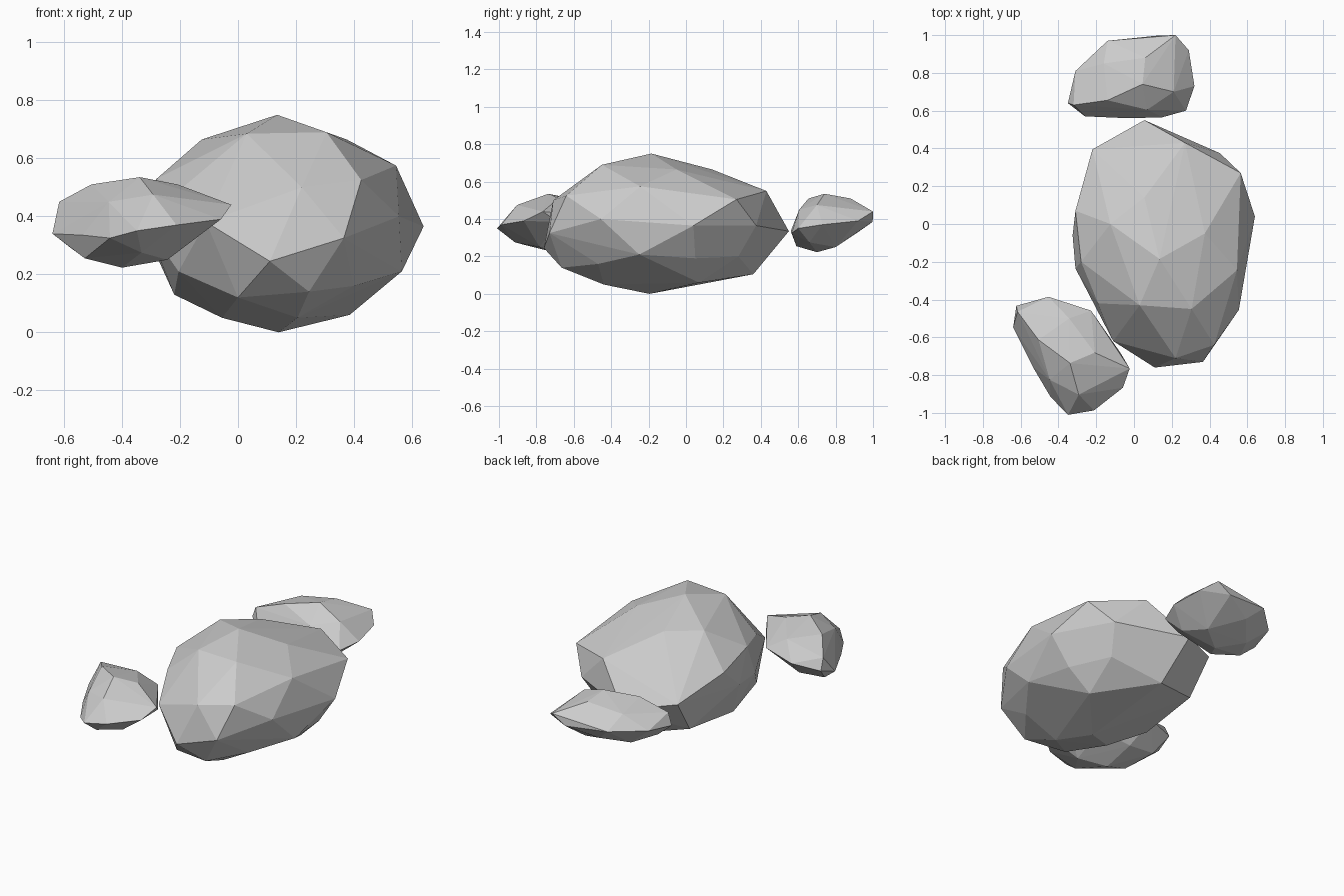
import bpy, bmesh, math
from mathutils import Matrix


def rock(name, corners, xform=Matrix.Identity(4)):
    """Faceted boulder: the convex skin around a few corner points."""
    bm = bmesh.new()
    for c in corners:
        bm.verts.new(c)
    bmesh.ops.convex_hull(bm, input=bm.verts[:])
    loose = [v for v in bm.verts if not v.link_faces]
    bmesh.ops.delete(bm, geom=loose, context='VERTS')
    bm.transform(xform)
    bmesh.ops.recalc_face_normals(bm, faces=bm.faces[:])
    mesh = bpy.data.meshes.new(name)
    bm.to_mesh(mesh)
    bm.free()
    obj = bpy.data.objects.new(name, mesh)
    bpy.context.collection.objects.link(obj)
    return obj


# Large boulder, listed crown to base
large = [
    (.135, -.185, .75), (.305, -.45, .69), (.03, -.43, .685),
    (-.125, 0, .665), (.055, .14, .665), (.375, -.05, .665),
    (.545, -.245, .575), (.425, -.64, .525), (.22, -.71, .50),
    (-.28, -.2, .53), (-.19, -.42, .50), (-.31, .07, .48), (.27, .43, .55),
    (.565, .27, .505), (.64, .04, .365), (.555, -.455, .40),
    (.455, .375, .365), (.055, .55, .335), (-.22, .395, .38),
    (-.325, -.06, .36), (-.31, -.235, .36), (-.11, -.62, .38),
    (.365, -.73, .325), (.11, -.76, .245),
    (.565, -.25, .21), (.52, .05, .19), (.40, .28, .20), (-.20, .25, .17),
    (-.205, -.40, .21), (-.22, -.15, .13), (0, -.60, .12),
    (.245, -.665, .14), (.40, -.47, .16), (.10, .36, .105),
    (.385, .07, .06), (.205, -.44, .05), (-.055, -.30, .05), (.14, -.195, 0),
]
rock("large_boulder", large)

# Small stone, used twice
small = [
    (.045, .74, .535), (-.14, .655, .51), (.06, .88, .51),
    (.21, .70, .475), (-.32, .63, .45), (.07, .605, .45), (-.16, .85, .48),
    (.22, 1.0, .44), (.13, .998, .385), (-.14, .97, .41), (.29, .92, .39),
    (-.31, .81, .40), (.32, .73, .37), (-.35, .64, .38), (.275, .60, .35),
    (.15, .565, .325), (-.03, .56, .335), (-.26, .57, .34),
    (.13, .80, .25), (-.07, .59, .255), (-.25, .63, .295), (.20, .66, .275),
    (-.17, .78, .28), (-.05, .92, .33), (-.007, .70, .223),
]
rock("back_stone", small)
turn = (Matrix.Translation((-.125, -.612, 0))
        @ Matrix.Rotation(math.radians(-61), 4, 'Z')
        @ Matrix.Diagonal((1.02, 1.01, 1, 1))
        @ Matrix.Translation((-.04, -.985, 0)))
rock("front_stone", small, turn)
